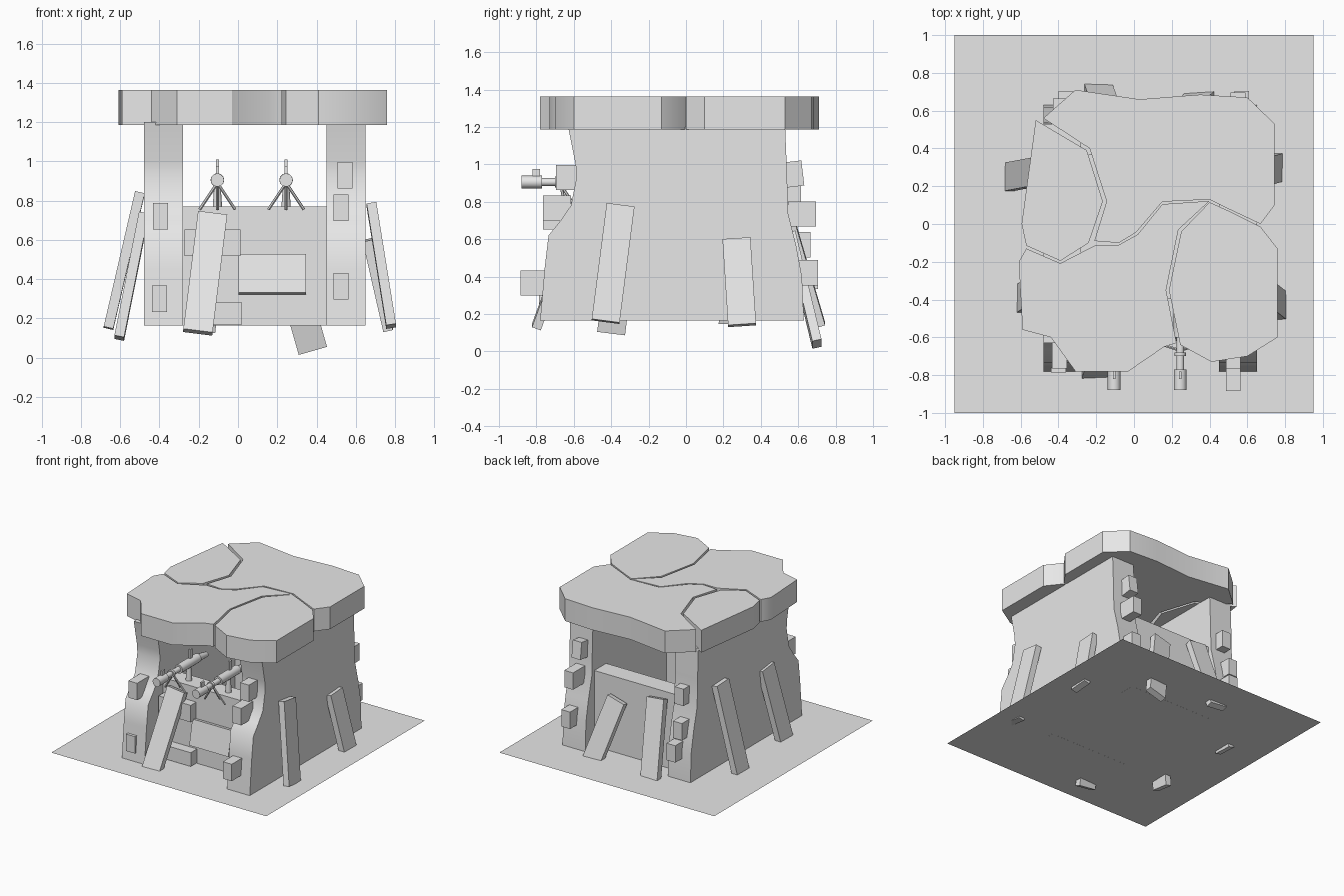
import bpy, bmesh
from mathutils import Vector, Matrix

if "Cube" in bpy.data.objects:
    bpy.data.objects.remove(bpy.data.objects["Cube"], do_unlink=True)

GROUND = 0.165
stone = bpy.data.materials.new("plain grey")
stone.use_nodes = True
GREY = (0.8, 0.8, 0.8, 1)
stone.diffuse_color = GREY
stone.node_tree.nodes["Principled BSDF"].inputs["Base Color"].default_value = GREY


def finish(name, bm, smooth=False):
    bmesh.ops.recalc_face_normals(bm, faces=bm.faces)
    mesh = bpy.data.meshes.new(name)
    bm.to_mesh(mesh)
    bm.free()
    mesh.materials.append(stone)
    ob = bpy.data.objects.new(name, mesh)
    bpy.context.collection.objects.link(ob)
    if smooth:
        bpy.ops.object.select_all(action='DESELECT')
        ob.select_set(True)
        bpy.context.view_layer.objects.active = ob
        bpy.ops.object.shade_smooth_by_angle(angle=0.6)
    return ob


def prism(name, points, offset, smooth=True):
    """Extrude a closed outline along an offset vector."""
    bm = bmesh.new()
    face = bm.faces.new([bm.verts.new(p) for p in points])
    out = bmesh.ops.extrude_face_region(bm, geom=[face])
    moved = [g for g in out["geom"] if isinstance(g, bmesh.types.BMVert)]
    bmesh.ops.translate(bm, verts=moved, vec=offset)
    return finish(name, bm, smooth)


def add_box(name, centre, size, rotation=Matrix.Identity(4)):
    bm = bmesh.new()
    bmesh.ops.create_cube(bm, size=1, matrix=Matrix.Translation(centre) @ rotation @ Matrix.Diagonal((*size, 1)))
    return finish(name, bm)


def plank(name, top, bottom, outward, width=0.15, thick=0.05):
    """Board running between two end points, its broad side facing outward."""
    top, bottom = Vector(top), Vector(bottom)
    along = (top - bottom).normalized()
    side = along.cross(Vector(outward)).normalized()
    rot = Matrix((side, along.cross(side), along)).transposed().to_4x4()
    return add_box(name, (top + bottom) / 2, (width, thick, (top - bottom).length), rot)


def rod(name, a, b, r1, r2=None, sides=12):
    a, b = Vector(a), Vector(b)
    bm = bmesh.new()
    rot = (b - a).to_track_quat('Z', 'Y').to_matrix().to_4x4()
    bmesh.ops.create_cone(bm, cap_ends=True, segments=sides, radius1=r1, radius2=r1 if r2 is None else r2,
                          depth=(b - a).length, matrix=Matrix.Translation((a + b) / 2) @ rot)
    return finish(name, bm, True)


# Ground sheet
bm = bmesh.new()
bmesh.ops.create_grid(bm, x_segments=1, y_segments=1, size=1,
                      matrix=Matrix.Translation((0, 0, GROUND)) @ Matrix.Diagonal((0.95, 1, 1, 1)))
finish("ground_sheet", bm)

# Flared side walls
profile = [(-.78, GROUND), (-.755, .45), (-.735, .62), (-.67, .70), (-.615, .78), (-.585, .93), (-.59, 1.0),
           (-.63, 1.2), (.53, 1.2), (.54, .95), (.545, .74), (.59, .56), (.62, .4), (.63, GROUND)]
for name, x in (("right_wall", -.48), ("left_wall", .45)):
    prism(name, [(x, y, z) for y, z in profile], (.2, 0, 0))

# Low front and back walls
for name, y in (("front_wall", -.47), ("back_wall", .44)):
    add_box(name, (.085, y, .467), (.73, .15, .605))

# Cracked roof slabs
slabs = {
    "roof_back": [(-.48, .56), (-.31, .71), (.03, .66), (.35, .685), (.6, .67), (.745, .53), (.745, .1),
                  (.67, .0), (.5, .08), (.4, .13), (.15, .118), (.01, -.045), (-.08, -.1), (-.21, -.09),
                  (-.145, .12), (-.235, .4)],
    "roof_front": [(-.2, -.11), (-.08, -.11), (.02, -.055), (.15, .105), (.4, .122), (.235, -.03), (.17, -.35),
                   (.225, -.63), (.16, -.65), (-.03, -.78), (-.31, -.78), (-.44, -.6), (-.59, -.56),
                   (-.61, -.2), (-.57, -.13), (-.39, -.208)],
    "roof_right": [(-.52, .55), (-.25, .39), (-.165, .12), (-.24, -.1), (-.39, -.195), (-.57, -.115), (-.595, 0)],
    "roof_left": [(.4, .115), (.25, -.04), (.185, -.35), (.245, -.64), (.41, -.73), (.6, -.7), (.76, -.6),
                  (.76, -.13), (.67, -.015), (.5, .07)],
}
for name, outline in slabs.items():
    prism(name, [(x, y, 1.185) for x, y in outline], (0, 0, .178))

# Blocks set into the wall ends
blocks = [(-.395, -.69, .72), (-.40, -.71, .30), (.525, -.69, .765), (.545, -.62, .93), (.525, -.81, .365),
          (.53, .55, .945), (.55, .62, .735), (.57, .63, .42),
          (-.37, .54, .82), (-.39, .59, .57), (-.36, .63, .40)]
for i, p in enumerate(blocks):
    add_box(f"wall_block_{i}", p, (.078, .15, .135), Matrix.Rotation(.12 if i == 5 else 0, 4, 'X'))

# Leaning planks
FRONT, BACK, LEFT, RIGHT = (0, -1, 0), (0, 1, 0), (1, 0, 0), (-1, 0, 0)
plank("front_plank", (-.13, -.58, .73), (-.205, -.80, .13), FRONT)
plank("back_plank_a", (.215, .56, .62), (.38, .70, .04), BACK)
plank("back_plank_b", (-.13, .55, .72), (-.19, .72, .14), BACK)
plank("left_plank_a", (.68, -.35, .78), (.78, -.43, .16), LEFT)
plank("left_plank_b", (.66, .27, .60), (.765, .30, .14), LEFT)
plank("right_plank_a", (-.50, .28, .84), (-.66, .25, .15), RIGHT)
plank("right_plank_b", (-.48, -.32, .73), (-.605, -.40, .10), RIGHT)

# Boards fixed to the front wall
add_box("front_board_left", (.175, -.575, .425), (.345, .05, .2), Matrix.Rotation(-.2, 4, 'X'))
add_box("front_board_right", (-.13, -.575, .585), (.285, .08, .135))
add_box("front_board_low", (-.1, -.575, .225), (.24, .1, .11))

# Mounted guns on tripods
for side, x in (("right", -.105), ("left", .245)):
    def at(y, z, dx=0):
        return (x + dx, y, z)
    rod(f"{side}_gun_muzzle", at(-.88, .905), at(-.77, .905), .034)
    rod(f"{side}_gun_barrel", at(-.78, .905), at(-.58, .905), .021)
    rod(f"{side}_gun_collar", at(-.70, .905), at(-.68, .905), .03)
    rod(f"{side}_gun_body", at(-.60, .905), at(-.36, .905), .035)
    rod(f"{side}_gun_stock", at(-.37, .905), at(-.25, .89), .03, .02)
    add_box(f"{side}_front_sight", at(-.80, .95), (.014, .04, .05))
    add_box(f"{side}_rear_sight", at(-.45, .965), (.014, .03, .09))
    rod(f"{side}_gun_post", at(-.47, .765), at(-.47, .9), .024, .015)
    for dx, y in ((-.09, -.66), (.09, -.66), (0, -.60)):
        rod(f"{side}_tripod_leg", at(-.67, .89), at(y + .02, .755, dx), .008, sides=6)
